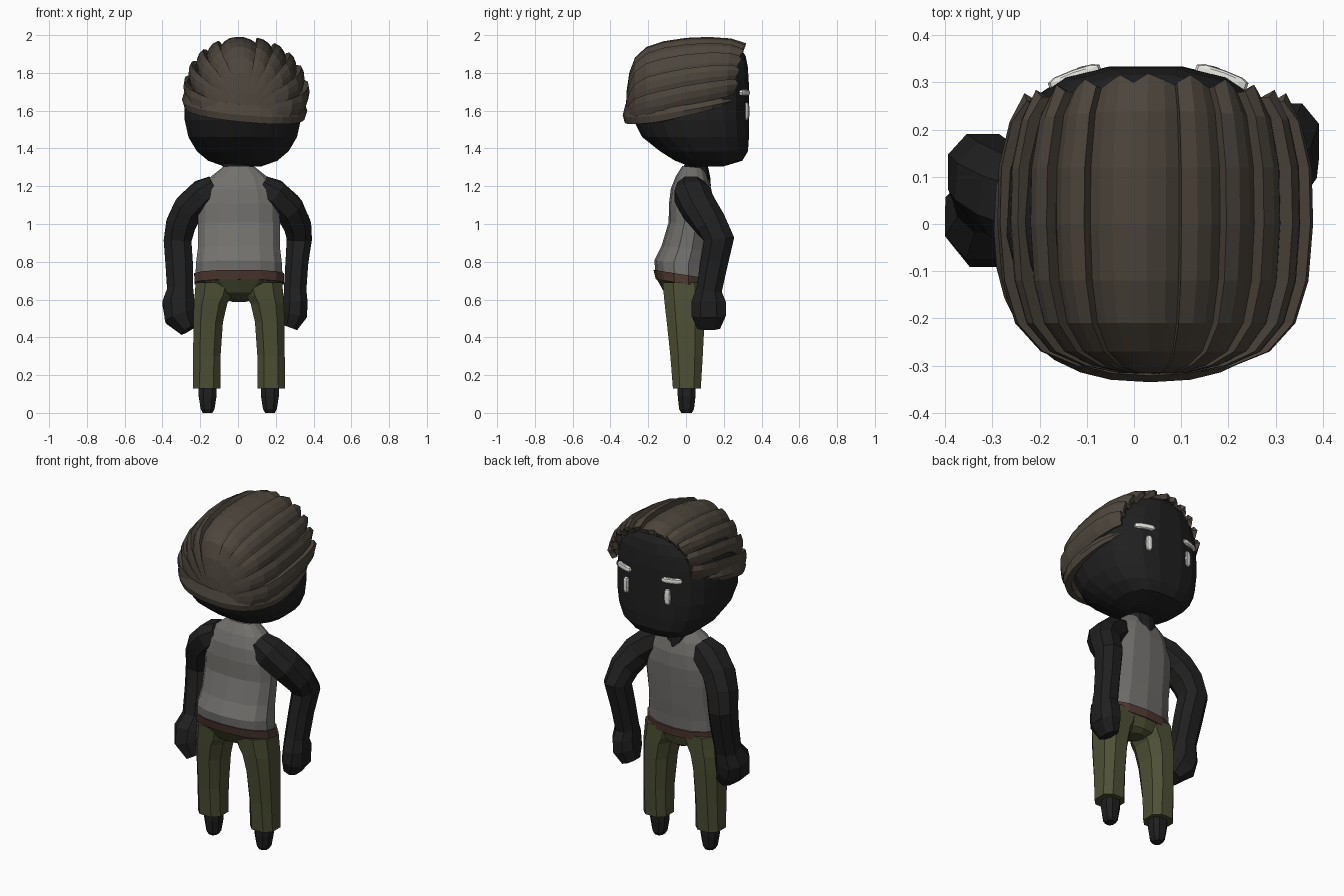
import bpy
from math import sin, cos, pi, radians
from mathutils import Vector as V

if "Cube" in bpy.data.objects:
    bpy.data.objects.remove(bpy.data.objects["Cube"])


def material(name, r, g, b):
    m = bpy.data.materials.new(name)
    m.diffuse_color = (r, g, b, 1)
    m.use_nodes = True
    m.node_tree.nodes["Principled BSDF"].inputs["Base Color"].default_value = m.diffuse_color
    return m


BLACK = material("black", .014, .014, .014)
HAIR = material("hair_brown", .075, .061, .046)
OLIVE = material("olive", .075, .08, .034)
BELT = material("belt_brown", .08, .042, .032)
VEST = material("vest_grey", .17, .165, .155)
WHITE = material("white", .8, .8, .76)


def make(name, verts, faces, mat):
    me = bpy.data.meshes.new(name)
    me.from_pydata([tuple(v) for v in verts], [], faces)
    me.materials.append(mat)
    ob = bpy.data.objects.new(name, me)
    bpy.context.collection.objects.link(ob)
    return ob


def power(v, e):
    return (1 if v >= 0 else -1) * abs(v) ** (2 / e)


def ring(c, a, b, n, e=2, e_back=None):
    """Superellipse around c with half-axes a and b."""
    pts = []
    for i in range(n):
        t = 2 * pi * (i + .5) / n
        k = e_back if e_back and sin(t) < 0 else e
        pts.append(V(c) + V(a) * power(cos(t), k) + V(b) * power(sin(t), k))
    return pts


def loft(name, rings, mat):
    n = len(rings[0])
    faces = [[r * n + i, r * n + (i + 1) % n, (r + 1) * n + (i + 1) % n, (r + 1) * n + i]
             for r in range(len(rings) - 1) for i in range(n)]
    faces += [list(range(n))[::-1], [(len(rings) - 1) * n + i for i in range(n)]]
    return make(name, [p for r in rings for p in r], faces, mat)


def stack(name, cx, rows, mat, n=12, e=2.4, e_back=None, tilt=0):
    """Horizontal rings: rows of (z, half width, y back, y front)."""
    return loft(name, [ring((cx, (y0 + y1) / 2, z + tilt * (y0 + y1) / 2), (hx, 0, 0),
                            (0, (y1 - y0) / 2, tilt * (y1 - y0) / 2), n, e, e_back)
                       for z, hx, y0, y1 in rows], mat)


# Head: flat face at +y, rounder at the back
stack("head", .025, [
    (1.305, .10, .02, .2), (1.335, .185, -.06, .3), (1.385, .245, -.14, .33), (1.46, .29, -.235, .336),
    (1.55, .31, -.282, .336), (1.65, .31, -.29, .336), (1.75, .298, -.27, .335),
    (1.83, .265, -.22, .33), (1.89, .205, -.16, .318), (1.93, .12, -.08, .29)],
    BLACK, 20, 2.7, 2.2)

# Swept-back hair: overlapping strands fanning from the nape to the brow
stations = [(.305, .28, 1.70, 1.955), (.24, .312, 1.685, 1.98), (.12, .335, 1.665, 1.988), (0, .338, 1.64, 1.983),
            (-.12, .328, 1.61, 1.965), (-.21, .3, 1.59, 1.935), (-.27, .245, 1.58, 1.88),
            (-.3, .17, 1.575, 1.8), (-.315, .085, 1.57, 1.7), (-.318, .015, 1.565, 1.6)]
STRANDS = 11
columns = []
for s in range(STRANDS):
    flip = s > STRANDS / 2
    strand = [((s + (1 - f if flip else f)) / STRANDS, k, tip)
              for f, k, tip in ((0, .92, -.01), (.3, .97, 0), (.65, 1.005, .014), (1, 1.01, -.004))]
    columns += strand[::-1] if flip else strand
verts, m = [], len(columns)
for j, (y, w, zb, zt) in enumerate(stations):
    for u, k, tip in columns:
        a = pi * u
        x = k * w * power(cos(a), 2.15)
        z = zb + k * (zt - zb) * power(sin(a), 2.15)
        dy = (tip - .55 * x * x) if j == 0 else (-.25 * x * x if j == 1 else 0)
        verts.append((.045 + x, y + dy, z - .04 * x))
faces = [[j * m + i, j * m + i + 1, (j + 1) * m + i + 1, (j + 1) * m + i]
         for j in range(len(stations) - 1) for i in range(m - 1)]
hair = make("hair", verts, faces, HAIR)
thick = hair.modifiers.new("thickness", 'SOLIDIFY')
thick.thickness = .03
thick.offset = -1

# Lower hair band round the sides and nape
rings = []
for i in range(25):
    t = radians(44 - 268 * i / 24)
    c, s = power(cos(t), 2.4), power(sin(t), 2.4)
    h = .01 + .036 * min(1, .12 + 1.3 * sin(pi * i / 24))
    zc = 1.638 + .165 * .32 * s - .03 * c
    rings.append([V((.035 + r * c, -.005 + (r - .002) * s, zc + dz))
                  for r, dz in ((.29, -h), (.322, -h), (.332, -h * .2), (.318, h), (.29, h))])
loft("hair_band", rings, HAIR)

# Eyes and brows
for side in (-1, 1):
    for name, x, y, z, size, turn in (
            ("eye", .135, .322, 1.597, (.019, .013, .047), 12),
            ("brow", .155, .31, 1.695, (.06, .017, .017), 20)):
        bpy.ops.mesh.primitive_uv_sphere_add(segments=10, ring_count=6, radius=1,
                                             location=(.03 + side * x, y, z),
                                             rotation=(0, 0, -side * radians(turn)))
        ob = bpy.context.object
        ob.name = name
        for v in ob.data.vertices:   # square off the ends
            v.co = V([power(c, 3.2) * k for c, k in zip(v.co, size)])
        ob.data.materials.append(WHITE)

# Neck, vest, belt and hips
stack("neck", .0, [(1.2, .04, .0, .132), (1.25, .075, .0, .128), (1.31, .085, -.01, .115), (1.38, .08, .02, .14)],
      BLACK, 10)
stack("vest", .005, [
    (.715, .236, -.16, .112), (.79, .232, -.168, .117), (.87, .222, -.13, .125), (1.0, .222, -.092, .135),
    (1.1, .218, -.09, .142), (1.18, .195, -.08, .138), (1.245, .16, -.055, .122), (1.305, .085, -.02, .1)],
    VEST, 14, 2.3, tilt=-.1)
stack("belt", .006, [(.682, .242, -.16, .114), (.73, .243, -.172, .12)], BELT, 14, 2.3, tilt=-.16)
stack("hips", .006, [(.595, .05, -.05, .06), (.62, .12, -.115, .09), (.69, .238, -.158, .11)],
      OLIVE, 14, 2.3, tilt=-.15)

# Legs and feet
for side, word in ((-1, "left"), (1, "right")):
    legs = [(.13, .171, .078, -.074, .083), (.3, .17, .077, -.088, .094), (.48, .163, .083, -.108, .104),
            (.58, .15, .094, -.12, .108), (.62, .135, .106, -.124, .108), (.69, .124, .112, -.13, .108)]
    loft(word + "_trouser_leg", [ring((.005 + side * cx, (a + b) / 2, z), (hx, 0, 0), (0, (b - a) / 2, 0), 8, 2.6)
                                 for z, cx, hx, a, b in legs], OLIVE)
    stack(word + "_foot", .004 + side * .165, [(0, .027, -.027, .033), (.02, .039, -.039, .045),
                                               (.09, .051, -.047, .054), (.15, .051, -.047, .054)], BLACK, 8)


def arm(name, path):
    """Bent tube: rows of (x, y, z, half width, half depth)."""
    pts = [V(p[:3]) for p in path]
    rings = []
    for i, p in enumerate(path):
        d = (pts[min(i + 1, len(pts) - 1)] - pts[max(i - 1, 0)]).normalized()
        b = (V((0, 1, 0)) - d * d.y).normalized()
        a = b.cross(d).normalized()
        rings.append(ring(pts[i], a * p[3] * 1.08, b * p[4] * 1.08, 8, 2.3))
    loft(name, rings, BLACK)


# Arms: right elbow bent forward, left hand hanging further back
arm("right_arm", [(.12, .025, 1.2, .06, .07), (.185, .03, 1.16, .08, .092), (.265, .068, 1.085, .08, .09),
                  (.312, .13, 1.0, .072, .082), (.325, .175, .92, .066, .08), (.312, .15, .8, .06, .072),
                  (.302, .122, .65, .059, .067), (.305, .12, .59, .063, .09), (.3, .12, .52, .066, .09),
                  (.275, .12, .452, .04, .06)])
arm("left_arm", [(-.12, .025, 1.2, .06, .07), (-.18, .03, 1.16, .08, .092), (-.26, .06, 1.085, .08, .09),
                 (-.302, .09, 1.0, .078, .085), (-.32, .11, .91, .073, .08), (-.312, .085, .8, .072, .072),
                 (-.306, .045, .65, .068, .066), (-.315, .015, .58, .084, .092), (-.305, .0, .51, .084, .092),
                 (-.262, -.01, .44, .045, .065)])
